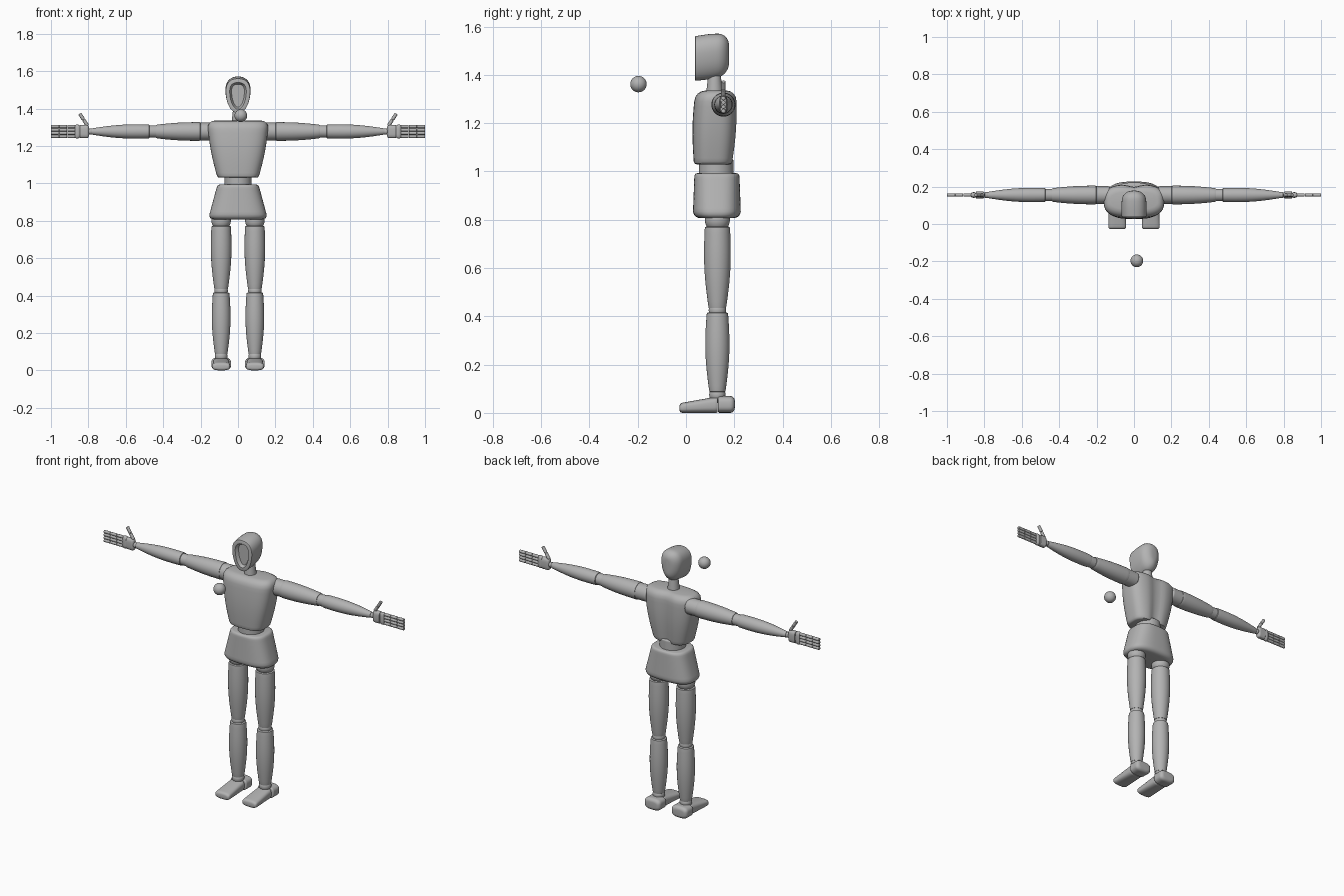
import bpy, bmesh, math

cube = bpy.data.objects.get("Cube")
if cube:
    bpy.data.objects.remove(cube, do_unlink=True)

COLOUR = (0.45, 0.45, 0.45, 1)
grey = bpy.data.materials.new("plain grey")
grey.use_nodes = True
grey.diffuse_color = COLOUR
grey.node_tree.nodes["Principled BSDF"].inputs["Base Color"].default_value = COLOUR


def mix(a, b, t):
    return a + (b - a) * t


def finish(name, bm):
    """Shade smooth with sharp creases, colour and link."""
    bmesh.ops.recalc_face_normals(bm, faces=bm.faces)
    for face in bm.faces:
        face.smooth = True
    for edge in bm.edges:
        edge.smooth = edge.calc_face_angle(0) < math.radians(40)
    mesh = bpy.data.meshes.new(name)
    bm.to_mesh(mesh)
    bm.free()
    mesh.materials.append(grey)
    obj = bpy.data.objects.new(name, mesh)
    bpy.context.collection.objects.link(obj)
    return obj


def rounding(distance, radius):
    """How far a rounded rim pulls in at a given distance from the end."""
    if distance >= radius:
        return 0
    return radius - math.sqrt(radius ** 2 - (radius - distance) ** 2)


def solid(name, axis, start, end, centre, radii, centre_end=None, radii_end=None,
          bulge=0, round_start=0.006, round_end=0.006, power=2,
          sides=40, taper=0, groove=0, recess=False):
    """Rounded superellipse body swept along an axis."""
    centre_end = centre_end or centre
    radii_end = radii_end or radii
    place = {'x': lambda t, u, v: (t, u, v),
             'y': lambda t, u, v: (u, t, v),
             'z': lambda t, u, v: (u, v, t)}[axis]
    length = abs(end - start)
    steps = 16
    bm = bmesh.new()
    rings = []
    for k in range(steps + 1):
        t = (1 - math.cos(math.pi * k / steps)) / 2
        cu, cv = (mix(a, b, t) for a, b in zip(centre, centre_end))
        pull = rounding(t * length, round_start) + rounding((1 - t) * length, round_end)
        swell = bulge * math.sin(math.pi * t) - pull
        ru, rv = (mix(a, b, t) + swell for a, b in zip(radii, radii_end))
        ring = []
        for i in range(sides):
            angle = math.tau * i / sides
            c, s = math.cos(angle), math.sin(angle)
            u = math.copysign(abs(c) ** (2 / power), c)
            v = math.copysign(abs(s) ** (2 / power), s)
            dip = groove * math.exp(-(4 * u) ** 2) if v > 0 else 0
            point = place(mix(start, end, t), cu + ru * u * (1 + taper * v), cv + rv * v - dip)
            ring.append(bm.verts.new(point))
        rings.append(ring)
    for a, b in zip(rings, rings[1:]):
        for i in range(sides):
            j = (i + 1) % sides
            bm.faces.new((a[i], a[j], b[j], b[i]))
    cap = bm.faces.new(rings[0])
    bm.faces.new(rings[-1])
    if recess:
        bmesh.ops.recalc_face_normals(bm, faces=bm.faces)
        bmesh.ops.inset_region(bm, faces=[cap], thickness=0.018)
        bmesh.ops.inset_region(bm, faces=[cap], thickness=0.01, depth=-0.018)
    return finish(name, bm)


def limb(name, axis, start, end, centre, r, r_end=None, **options):
    """Swept body with a circular section."""
    r_end = r_end or r
    return solid(name, axis, start, end, centre, (r, r), radii_end=(r_end, r_end), **options)


def ball(name, centre, radius):
    bm = bmesh.new()
    bmesh.ops.create_uvsphere(bm, u_segments=32, v_segments=16, radius=radius)
    bmesh.ops.translate(bm, verts=bm.verts, vec=centre)
    return finish(name, bm)


# Head with recessed face, and neck
solid("head", 'y', 0.037, 0.178, (0, 1.468), (0.064, 0.092), centre_end=(0, 1.486),
      radii_end=(0.056, 0.084), bulge=0.005, round_start=0.003, round_end=0.045,
      power=2.3, taper=0.18, recess=True)
limb("neck", 'z', 1.31, 1.4, (0, 0.118), 0.036, 0.026)

# Torso with a shallow spine hollow
solid("torso", 'z', 1.03, 1.335, (0, 0.113), (0.11, 0.08), centre_end=(0, 0.125),
      radii_end=(0.165, 0.086), bulge=0.009, round_start=0.01, round_end=0.04,
      power=3, sides=64, groove=0.015)

# Waist and pelvis
limb("waist", 'z', 0.97, 1.05, (0, 0.125), 0.072)
solid("pelvis", 'z', 0.807, 0.993, (0, 0.128), (0.16, 0.1), radii_end=(0.11, 0.093),
      round_start=0.03, round_end=0.012, power=2.8, sides=64)

for side, s in (("left", 1), ("right", -1)):
    # Leg
    x = 0.09 * s
    leg = (x, 0.13)
    ball(side + "_hip_joint", (*leg, 0.8), 0.052)
    limb(side + "_thigh", 'z', 0.432, 0.772, leg, 0.036, 0.052, bulge=0.01)
    ball(side + "_knee_joint", (*leg, 0.425), 0.036)
    limb(side + "_shin", 'z', 0.085, 0.416, leg, 0.033, 0.044, bulge=0.011)
    ball(side + "_ankle_joint", (*leg, 0.075), 0.034)

    # Foot in two pieces
    solid(side + "_heel", 'y', 0.133, 0.202, (x, 0.035), (0.053, 0.035),
          round_end=0.02, power=3)
    solid(side + "_forefoot", 'y', -0.027, 0.131, (x, 0.02), (0.048, 0.02),
          centre_end=(x, 0.034), radii_end=(0.044, 0.034), round_start=0.012, power=3)

    # Arm
    y, z = 0.155, 1.277
    arm = (y, z)
    limb(side + "_shoulder_joint", 'x', 0.13 * s, 0.21 * s, arm, 0.047)
    limb(side + "_upper_arm", 'x', 0.2 * s, 0.44 * s, arm, 0.05, 0.036, bulge=0.004)
    limb(side + "_elbow_joint", 'x', 0.43 * s, 0.48 * s, arm, 0.033)
    limb(side + "_forearm", 'x', 0.472 * s, 0.785 * s, arm, 0.037, 0.016, bulge=0.009)

    # Hand
    ball(side + "_wrist_joint", (0.79 * s, y, z), 0.016)
    solid(side + "_palm", 'x', 0.797 * s, 0.845 * s, arm, (0.018, 0.035),
          round_start=0.012, round_end=0.003, power=3)
    solid(side + "_knuckles", 'x', 0.842 * s, 0.872 * s, arm, (0.01, 0.03),
          radii_end=(0.01, 0.034), bulge=0.005, round_start=0.002, round_end=0.002, power=3)
    small = dict(round_start=0.002, round_end=0.002, sides=12)
    for finger in range(4):
        row = (y, z + 0.0177 * (finger - 1.5))
        for joint in range(3):
            tip = 1 - 0.0437 * joint
            limb(f"{side}_finger_{finger + 1}_{3 - joint}", 'x', (tip - 0.0426) * s, tip * s,
                 row, 0.0088, **small)
    for joint in range(2):
        base = 0.039 * joint
        thumb = limb(f"{side}_thumb_{joint + 1}", 'z', base, base + 0.0375, (0, 0),
                     0.0094, **small)
        thumb.location = (0.805 * s, y, 1.308)
        thumb.rotation_euler = (0, 0.57 * s, 0)

# Loose ball in front of the figure
ball("floating_ball", (0.015, -0.197, 1.362), 0.034)
